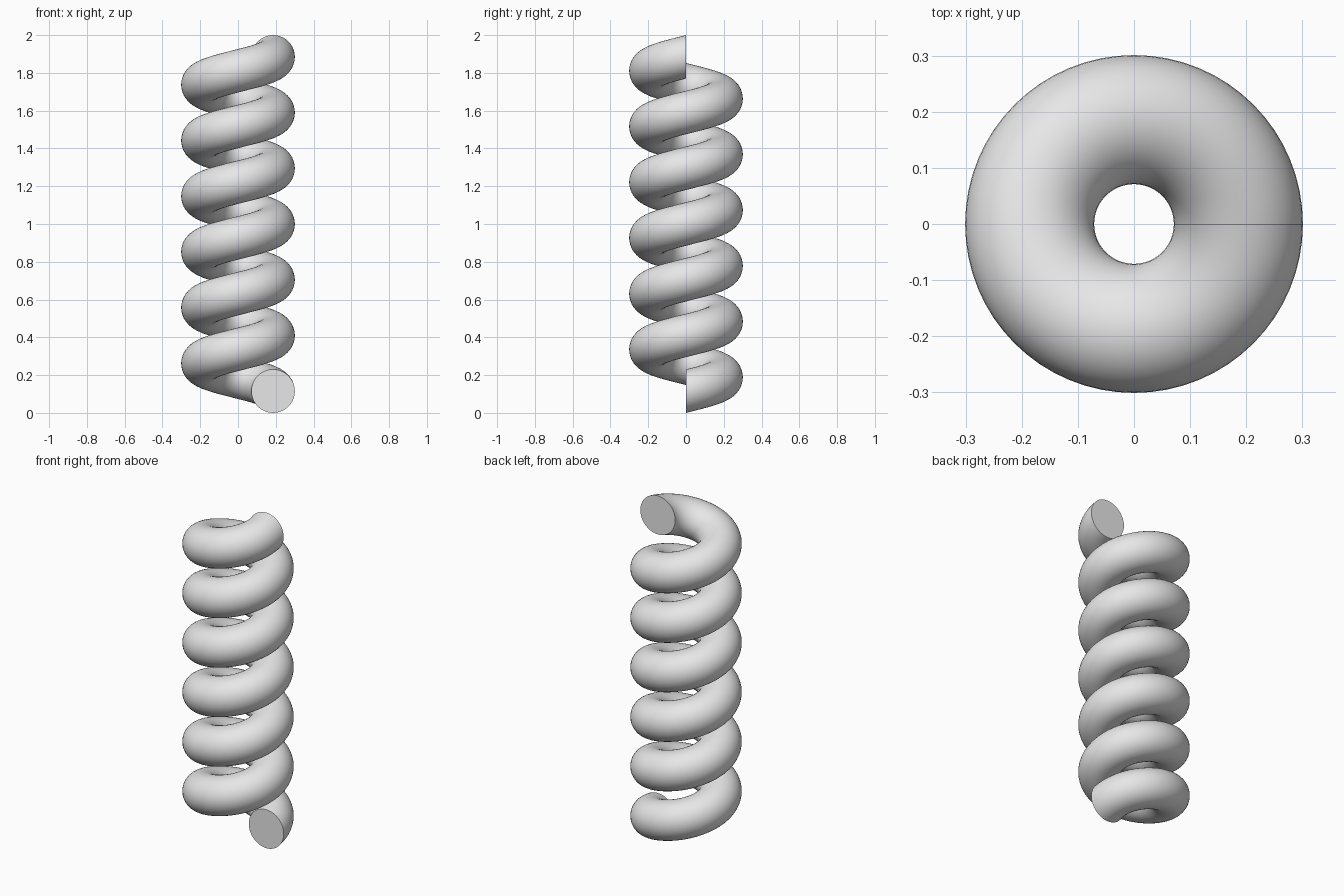
import bpy
import bmesh
from math import pi, radians
from mathutils import Matrix, Vector

default = bpy.data.objects.get("Cube")
if default:
    bpy.data.objects.remove(default, do_unlink=True)

WIRE = 0.115      # radius of the round wire
COIL = 0.186      # radius of the wire's centre line
TURNS = 6
STEPS = 64        # segments per turn
SIDES = 40        # segments around the wire
PITCH = (2 - 2 * WIRE) / TURNS

# Plain grey material
grey = bpy.data.materials.new("light grey")
grey.use_nodes = True
colour = (0.8, 0.8, 0.8, 1)
grey.diffuse_color = colour
grey.node_tree.nodes["Principled BSDF"].inputs["Base Color"].default_value = colour

# Upright circular section, swept up the helix
bm = bmesh.new()
placement = Matrix.Translation((COIL, 0, WIRE)) @ Matrix.Rotation(pi / 2, 4, "X")
bmesh.ops.create_circle(bm, segments=SIDES, radius=WIRE, matrix=placement)
bmesh.ops.spin(bm, geom=bm.verts[:] + bm.edges[:], cent=(0, 0, 0), axis=(0, 0, 1),
               dvec=Vector((0, 0, PITCH / STEPS)), angle=2 * pi * TURNS,
               steps=TURNS * STEPS, use_merge=False)

# Flat caps on both wire ends
ends = [e for e in bm.edges if e.is_boundary]
bmesh.ops.holes_fill(bm, edges=ends, sides=0)
bmesh.ops.recalc_face_normals(bm, faces=bm.faces[:])

mesh = bpy.data.meshes.new("coil_spring")
bm.to_mesh(mesh)
bm.free()
mesh.materials.append(grey)
spring = bpy.data.objects.new("coil_spring", mesh)
bpy.context.collection.objects.link(spring)

# Smooth wire with crisp end caps
bpy.ops.object.select_all(action="DESELECT")
spring.select_set(True)
bpy.context.view_layer.objects.active = spring
bpy.ops.object.shade_smooth_by_angle(angle=radians(40))
